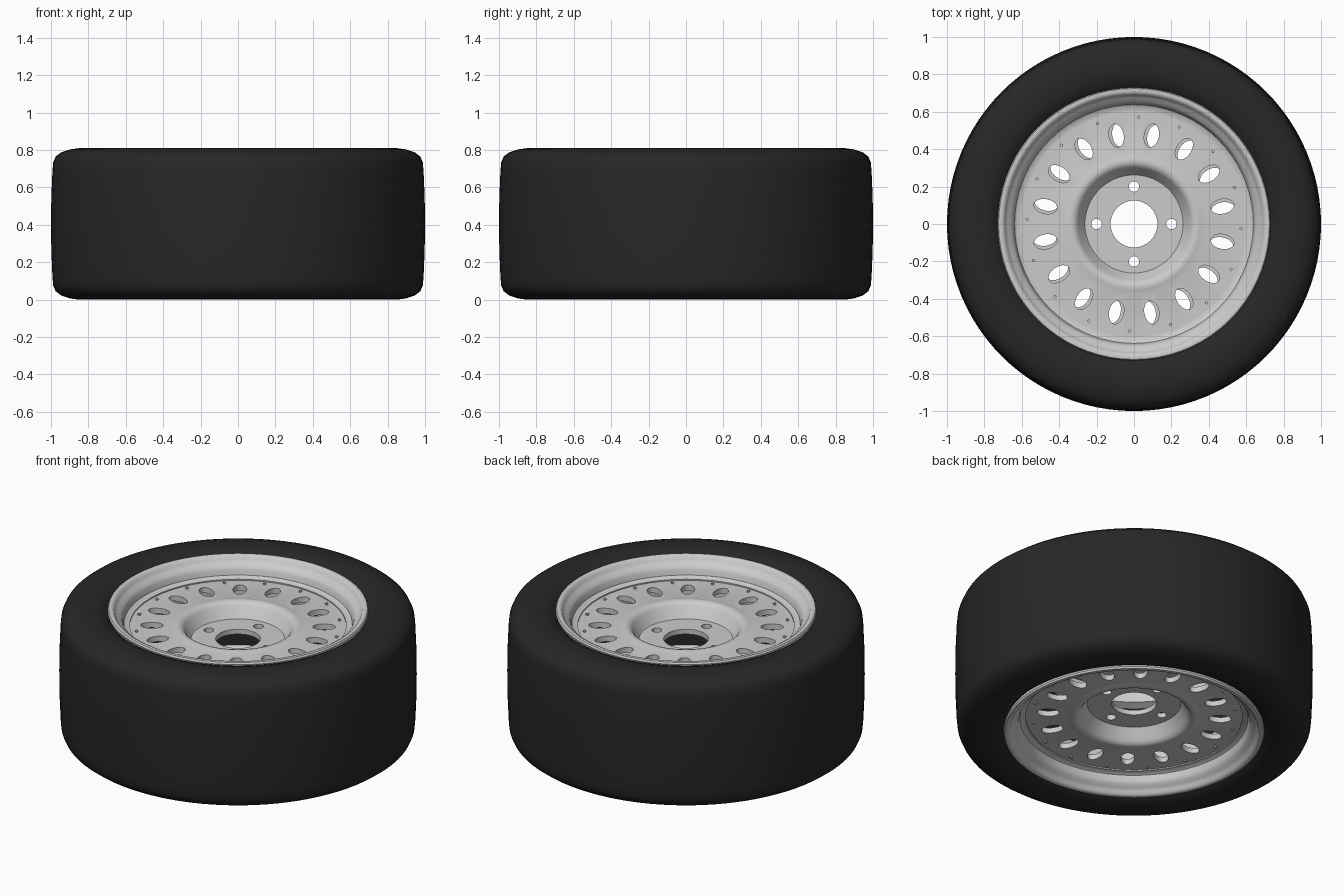
import bpy, bmesh
from math import sin, cos, pi, radians
from mathutils import Matrix, Vector

if "Cube" in bpy.data.objects:
    bpy.data.objects.remove(bpy.data.objects["Cube"])

H = 0.81  # overall width of the wheel along z

rubber = bpy.data.materials.new("rubber")
rubber.diffuse_color = (0.02, 0.02, 0.02, 1)
rubber.use_nodes = True
rubber.node_tree.nodes["Principled BSDF"].inputs["Base Color"].default_value = rubber.diffuse_color


def finish(bm, name, mat=None):
    bmesh.ops.recalc_face_normals(bm, faces=bm.faces)
    me = bpy.data.meshes.new(name)
    bm.to_mesh(me)
    bm.free()
    ob = bpy.data.objects.new(name, me)
    bpy.context.collection.objects.link(ob)
    if mat:
        me.materials.append(mat)
    return ob


def smooth(ob, deg=30):
    bpy.ops.object.select_all(action='DESELECT')
    ob.select_set(True)
    bpy.context.view_layer.objects.active = ob
    bpy.ops.object.shade_smooth_by_angle(angle=radians(deg))


def lathe(name, profile, segs, mat=None, flip=False):
    """Revolve a closed (radius, z) profile around z."""
    bm = bmesh.new()
    rings = []
    for i in range(segs):
        a = 2 * pi * i / segs
        rings.append([bm.verts.new((r * cos(a), r * sin(a), H - z if flip else z))
                      for r, z in profile])
    n = len(profile)
    for i in range(segs):
        p, q = rings[i], rings[(i + 1) % segs]
        for j in range(n):
            k = (j + 1) % n
            bm.faces.new((p[j], q[j], q[k], p[k]))
    return finish(bm, name, mat)


def add_rod(bm, angle, dist, rad_r, rad_t, z0, z1, segs):
    """Upright elliptical cylinder: rad_r points radially, rad_t sideways."""
    m = (Matrix.Rotation(angle, 4, 'Z')
         @ Matrix.Translation((dist, 0, (z0 + z1) / 2))
         @ Matrix.Diagonal(Vector((rad_r, rad_t, z1 - z0, 1))))
    bmesh.ops.create_cone(bm, cap_ends=True, segments=segs, radius1=1,
                          radius2=1, depth=1, matrix=m)


# Tyre: half section mirrored across the middle
half = [(0.65, 0.70), (0.72, 0.765), (0.745, 0.79), (0.79, 0.805), (0.85, 0.81),
        (0.90, 0.803), (0.945, 0.788), (0.975, 0.765), (0.988, 0.735),
        (0.992, 0.69), (0.998, 0.55)]
section = half + [(1.0, H / 2)] + [(r, H - z) for r, z in reversed(half)]
smooth(lathe("tyre", section, 96, rubber), 40)

# Rim halves and discs, one set for each side of the wheel
barrel = [(0.725, 0.77), (0.73, 0.79), (0.724, 0.80), (0.708, 0.802), (0.695, 0.795),
          (0.688, 0.78), (0.675, 0.765), (0.655, 0.755), (0.645, 0.735), (0.638, 0.705),
          (0.625, 0.697), (0.605, 0.695), (0.605, 0.56), (0.655, 0.54), (0.66, 0.70)]
disc = [(0.125, 0.61), (0.262, 0.61), (0.272, 0.622), (0.300, 0.675), (0.316, 0.692),
        (0.335, 0.697), (0.355, 0.694), (0.375, 0.688), (0.61, 0.688),
        (0.61, 0.655), (0.37, 0.655), (0.335, 0.664), (0.318, 0.655),
        (0.295, 0.59), (0.28, 0.58), (0.125, 0.58)]

for side, flip in (("top", False), ("bottom", True)):
    smooth(lathe("rim_" + side, barrel, 72, flip=flip), 40)
    plate = lathe("disc_" + side, disc, 64, flip=flip)

    # Cutter for vent slots and lug holes
    lo, hi = (0.0, 0.35) if flip else (0.46, 0.81)
    twist = radians(-2 if flip else 0)
    bm = bmesh.new()
    for i in range(16):
        add_rod(bm, radians(11.25 + 22.5 * i) + twist, 0.482, 0.063, 0.039, lo, hi, 24)
    for i in range(4):
        add_rod(bm, i * pi / 2, 0.2, 0.028, 0.028, lo, hi, 20)
    cutter = finish(bm, "cutter_" + side)
    cutter.hide_render = True

    mod = plate.modifiers.new("holes", 'BOOLEAN')
    mod.operation = 'DIFFERENCE'
    mod.solver = 'EXACT'
    mod.object = cutter
    bpy.context.view_layer.objects.active = plate
    bpy.ops.object.modifier_apply(modifier=mod.name)
    bpy.data.objects.remove(cutter)
    smooth(plate, 35)

    # Small rivets around the disc edge
    bm = bmesh.new()
    z0, z1 = (H - 0.697, H - 0.68) if flip else (0.68, 0.697)
    for i in range(16):
        add_rod(bm, radians(22.5 * i - 2.5), 0.572, 0.009, 0.009, z0, z1, 6)
    finish(bm, "rivets_" + side)
